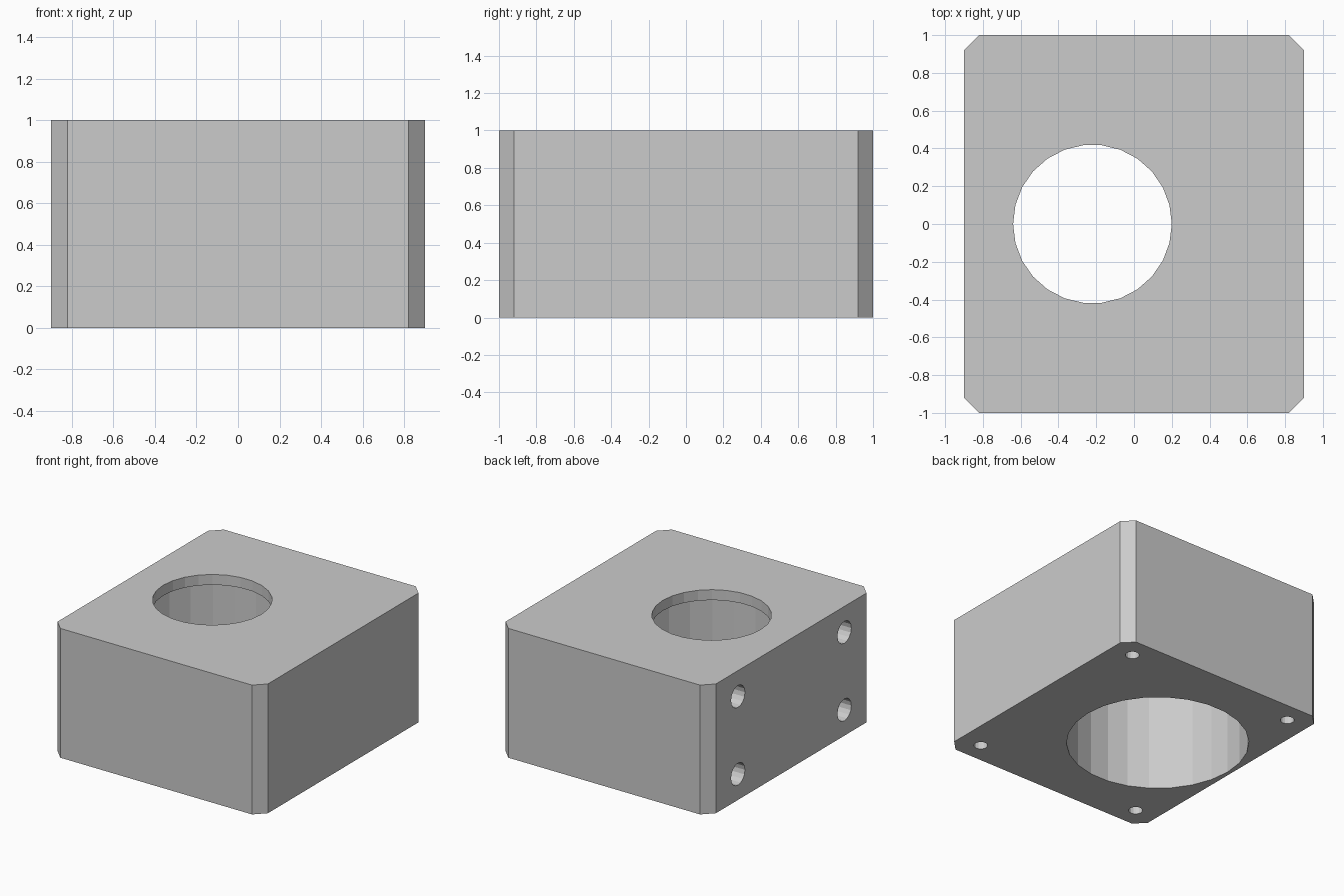
import bpy, math

if "Cube" in bpy.data.objects:
    bpy.data.objects.remove(bpy.data.objects["Cube"])

BORE_X = -0.22


def cylinder(name, radius, start, end, sides):
    """Cylinder along x or z between two points."""
    axis_x = abs(end[0] - start[0]) > 1e-6
    mid = [(a + b) / 2 for a, b in zip(start, end)]
    bpy.ops.mesh.primitive_cylinder_add(
        vertices=sides, radius=radius, depth=math.dist(start, end), location=mid,
        rotation=(0, math.pi / 2 if axis_x else 0, math.pi / 2 if not axis_x else 0))
    obj = bpy.context.object
    obj.name = name
    return obj


def cut(target, cutter):
    mod = target.modifiers.new(cutter.name, 'BOOLEAN')
    mod.operation = 'DIFFERENCE'
    mod.solver = 'EXACT'
    mod.object = cutter
    bpy.context.view_layer.objects.active = target
    bpy.ops.object.modifier_apply(modifier=mod.name)
    bpy.data.objects.remove(cutter, do_unlink=True)


# Block outline with chamfered vertical corners, extruded upward
w, d, c, h = 0.9, 1.0, 0.08, 1.0
outline = [(w - c, -d), (w, -d + c), (w, d - c), (w - c, d),
           (-w + c, d), (-w, d - c), (-w, -d + c), (-w + c, -d)]
n = len(outline)
verts = [(x, y, z) for z in (0, h) for x, y in outline]
faces = [tuple(reversed(range(n))), tuple(range(n, 2 * n))]
faces += [(i, (i + 1) % n, (i + 1) % n + n, i + n) for i in range(n)]
mesh = bpy.data.meshes.new("housing_block")
mesh.from_pydata(verts, [], faces)
block = bpy.data.objects.new("housing_block", mesh)
bpy.context.collection.objects.link(block)

# Wide bore from below, leaving a thin lip around the narrower top opening
cut(block, cylinder("wide_bore", 0.65, (BORE_X, 0, -0.1), (BORE_X, 0, 0.92), 26))
cut(block, cylinder("top_opening", 0.42, (BORE_X, 0, 0.8), (BORE_X, 0, 1.1), 26))

# Blind mounting holes in the left face and in the underside
for sy in (-1, 1):
    for z in (0.2, 0.8):
        cut(block, cylinder("side_hole", 0.085, (-1.0, sy * 0.65, z),
                            (-0.6, sy * 0.65, z), 16))
    for sx in (-1, 1):
        cut(block, cylinder("base_hole", 0.05, (sx * 0.72, sy * 0.84, -0.1),
                            (sx * 0.72, sy * 0.84, 0.3), 16))
